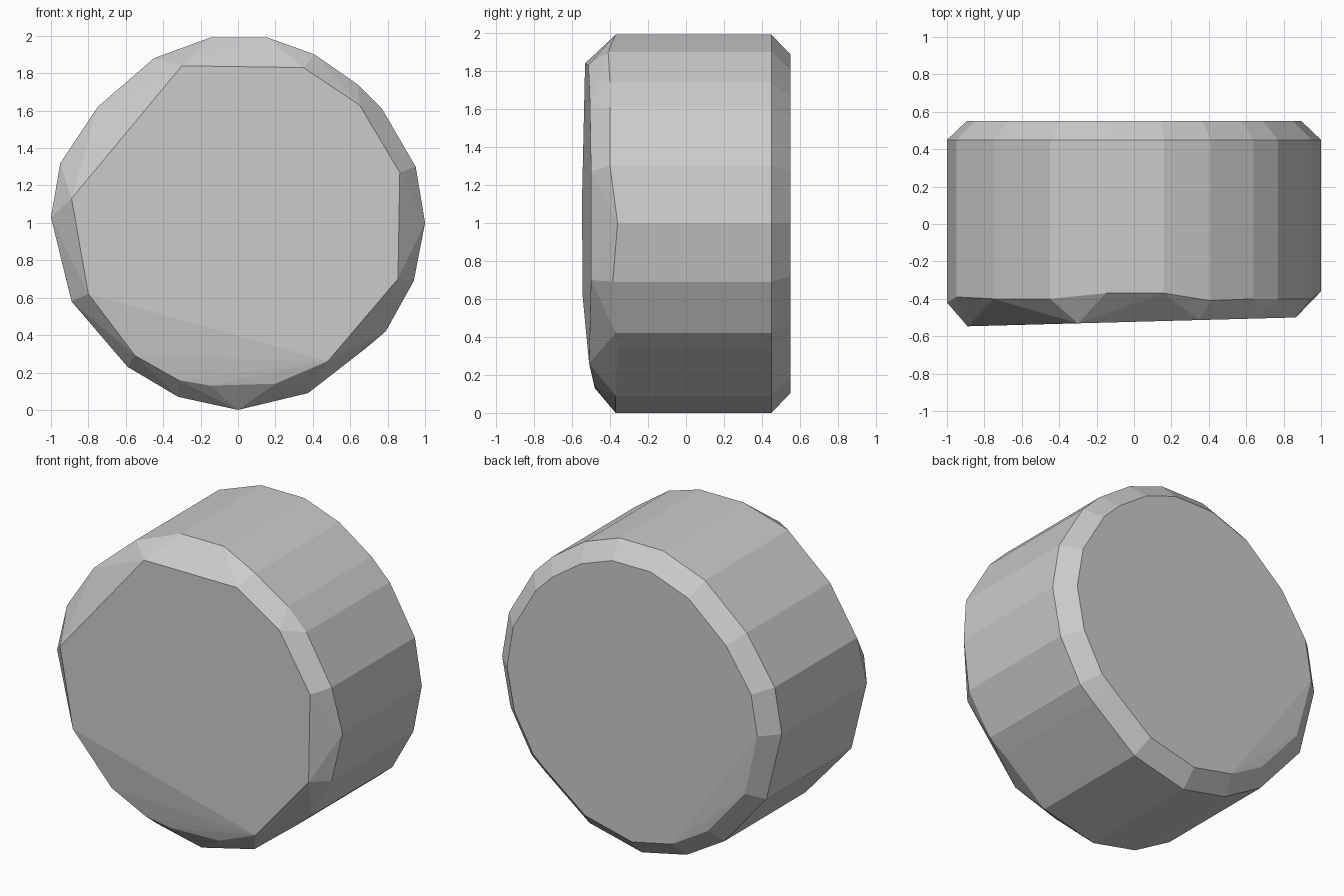
import bpy, bmesh, math

# Faceted outline of the drum, seen from the front: x, z, y of the front rim
outline = [
    (0.0, 0.0, -0.37), (0.375, 0.09, -0.37), (0.69, 0.335, -0.36), (0.79, 0.42, -0.37),
    (0.94, 0.69, -0.385), (1.0, 1.0, -0.36), (0.95, 1.30, -0.40), (0.77, 1.61, -0.40),
    (0.64, 1.74, -0.40), (0.41, 1.90, -0.41), (0.16, 1.99, -0.37), (-0.15, 1.99, -0.37),
    (-0.45, 1.88, -0.40), (-0.75, 1.62, -0.40), (-0.95, 1.32, -0.39), (-1.0, 1.03, -0.42),
    (-0.89, 0.58, -0.42), (-0.59, 0.23, -0.38), (-0.32, 0.07, -0.37)]

# Slightly tilted front face, then the angled facets along its lower edge
front_face = [(-0.30, 1.84), (0.35, 1.83), (0.65, 1.63), (0.865, 1.27),
              (0.855, 0.70), (0.48, 0.26), (-0.80, 0.62), (-0.89, 1.13)]
lower_facets = [(0.20, -0.48, 0.14), (-0.15, -0.48, 0.13),
                (-0.32, -0.485, 0.16), (-0.55, -0.505, 0.29)]

points = []
for x, z, y in outline:
    points += [(x, y, z), (x, 0.45, z)]
    # Chamfered back face, with a shallow cut in its lower left corner
    bx, bz = x * 0.895, 1 + (z - 1) * 0.895
    points.append((bx, 0.535 if x < -0.5 and z < 0.7 else 0.55, bz))
points += [(x, -0.523 + 0.027 * x, z) for x, z in front_face] + lower_facets

# Wrap everything in one convex stone-like drum
bm = bmesh.new()
for p in points:
    bm.verts.new(p)
result = bmesh.ops.convex_hull(bm, input=bm.verts)
loose = [v for v in bm.verts if not v.link_faces]
bmesh.ops.delete(bm, geom=loose, context='VERTS')
bmesh.ops.dissolve_limit(bm, angle_limit=math.radians(0.5), verts=bm.verts, edges=bm.edges)
bmesh.ops.recalc_face_normals(bm, faces=bm.faces)

mesh = bpy.data.meshes.new("faceted_drum")
bm.to_mesh(mesh)
bm.free()
bpy.context.collection.objects.link(bpy.data.objects.new("faceted_drum", mesh))
